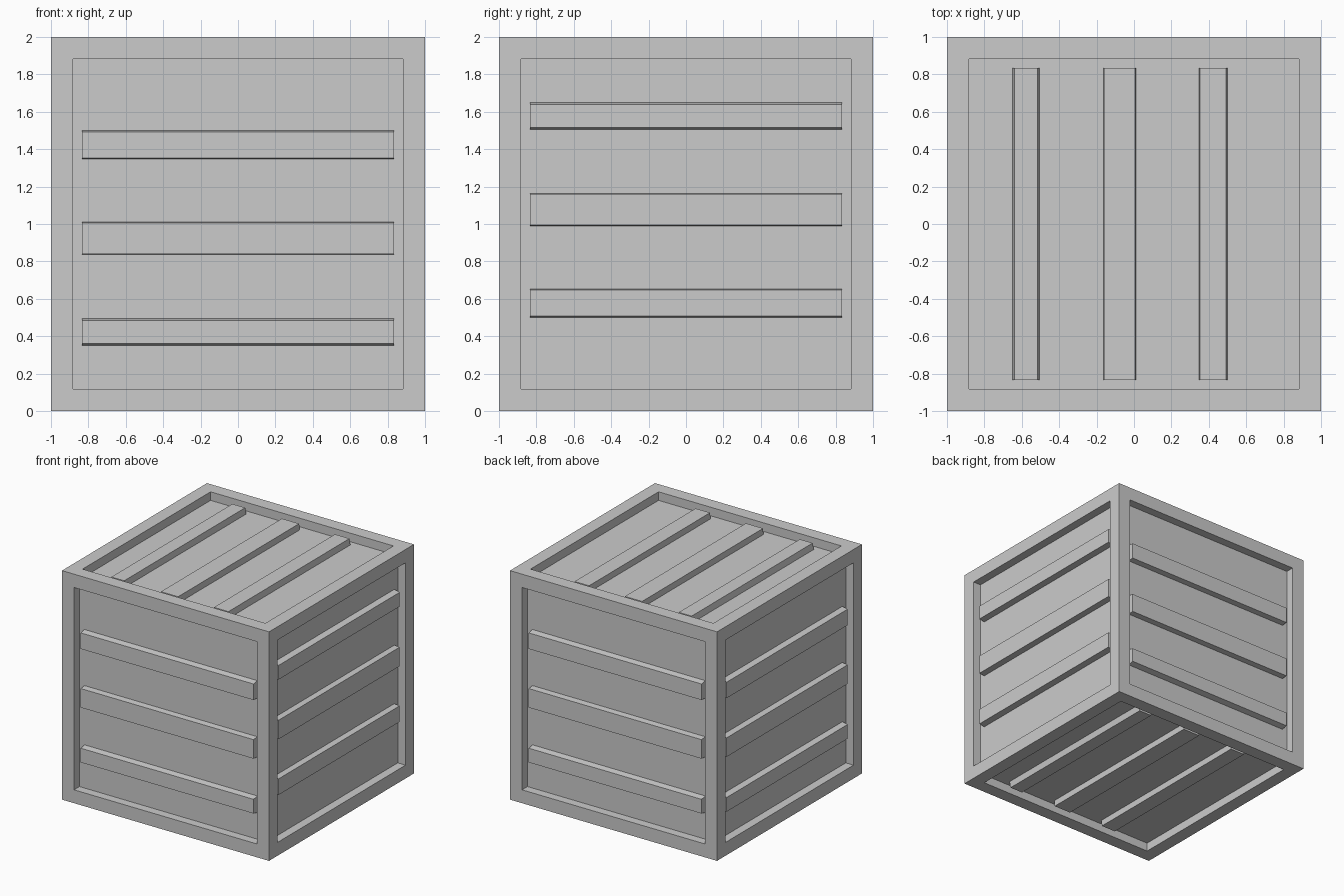
import bpy, bmesh
from mathutils import Vector

if "Cube" in bpy.data.objects:
    bpy.data.objects.remove(bpy.data.objects["Cube"])

HALF, FRAME, DEPTH, SLAT_TOP = 1.0, 0.165, 0.075, 0.978
OPEN = HALF - FRAME
CENTRE = Vector((0, 0, 1))


def finish(bm, name):
    bmesh.ops.recalc_face_normals(bm, faces=bm.faces)
    mesh = bpy.data.meshes.new(name)
    bm.to_mesh(mesh)
    bm.free()
    obj = bpy.data.objects.new(name, mesh)
    bpy.context.collection.objects.link(obj)
    return obj


# Crate body: cube with a recessed panel in each side
bm = bmesh.new()
bmesh.ops.create_cube(bm, size=2 * HALF)
bmesh.ops.translate(bm, verts=bm.verts, vec=CENTRE)
panels = bm.faces[:]
bmesh.ops.inset_individual(bm, faces=panels, thickness=FRAME)
for face in panels:
    normal = face.normal.copy()
    new = bmesh.ops.extrude_discrete_faces(bm, faces=[face])["faces"][0]
    bmesh.ops.translate(bm, verts=new.verts, vec=-normal * DEPTH)
finish(bm, "crate_body")

# Slats: low edge, high edge, and how far each edge slopes in
SLATS = [(0.348, 0.502, 0.004, 0.010),
         (-0.163, 0.012, 0.003, 0.006),
         (-0.651, -0.505, 0.012, 0.010)]


def add_slats(name, normal, across):
    n, a = Vector(normal), Vector(across)
    r = a.cross(n)
    bm = bmesh.new()
    base = HALF - DEPTH - 0.005
    for low, high, slope_low, slope_high in SLATS:
        profile = [(low, base), (high, base),
                   (high - slope_high, SLAT_TOP), (low + slope_low, SLAT_TOP)]
        start = [bm.verts.new(CENTRE - r * OPEN + a * u + n * h) for u, h in profile]
        face = bm.faces.new(start)
        ext = bmesh.ops.extrude_face_region(bm, geom=[face], use_keep_orig=True)
        moved = [v for v in ext["geom"] if isinstance(v, bmesh.types.BMVert)]
        bmesh.ops.translate(bm, verts=moved, vec=r * 2 * OPEN)
    finish(bm, name)


add_slats("front_slats", (0, -1, 0), (0, 0, 1))
add_slats("back_slats", (0, 1, 0), (0, 0, 1))
add_slats("left_slats", (-1, 0, 0), (0, 0, 1))
add_slats("right_slats", (1, 0, 0), (0, 0, -1))
add_slats("top_slats", (0, 0, 1), (1, 0, 0))
add_slats("bottom_slats", (0, 0, -1), (-1, 0, 0))
